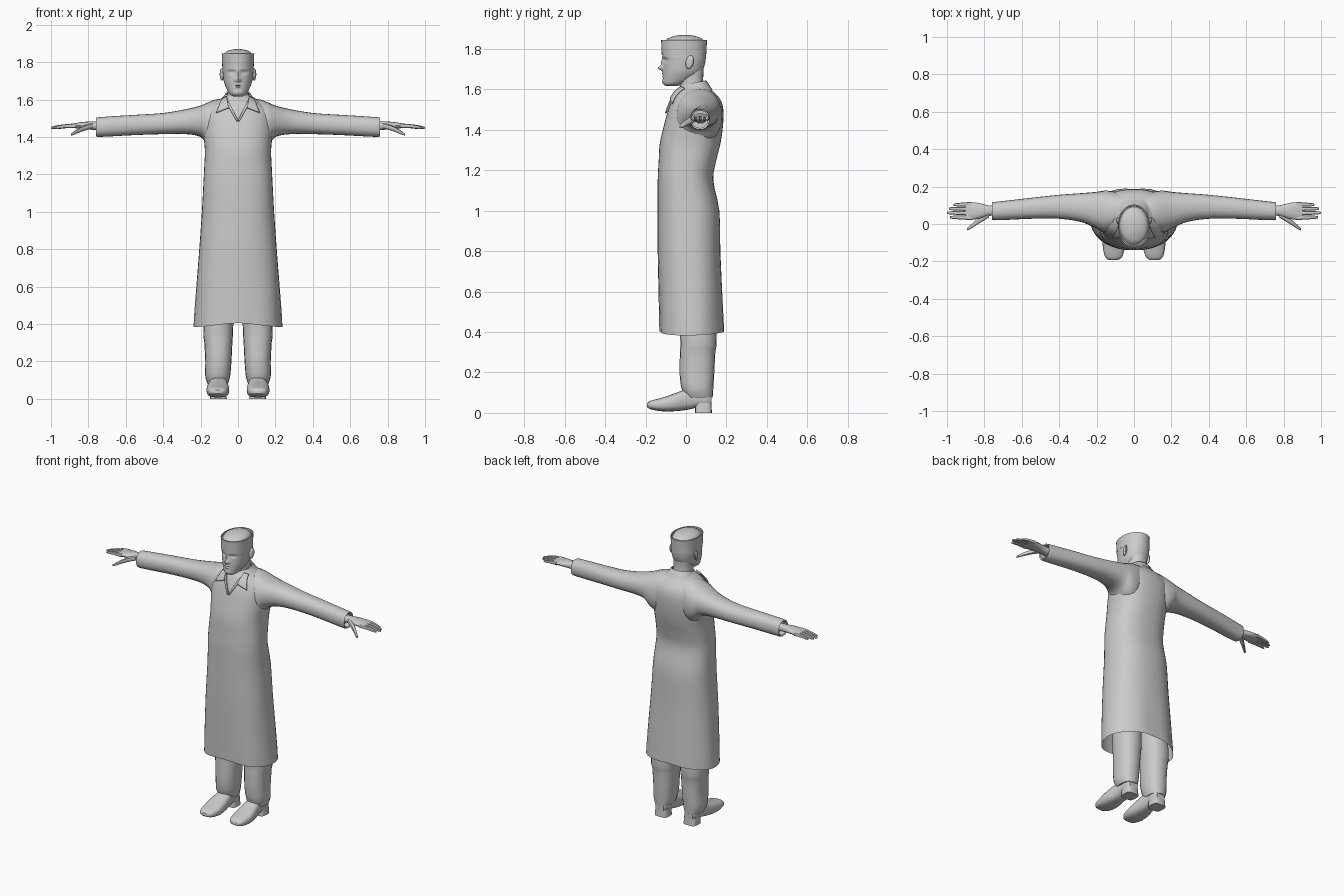
import bpy, bmesh, math
from mathutils import Vector
from mathutils.bvhtree import BVHTree

grey = bpy.data.materials.new("plain grey")
grey.diffuse_color = (0.6, 0.6, 0.6, 1)


def finish(name, bm, mirror=False, angle=40):
    bmesh.ops.recalc_face_normals(bm, faces=bm.faces)
    me = bpy.data.meshes.new(name)
    bm.to_mesh(me)
    bm.free()
    me.materials.append(grey)
    ob = bpy.data.objects.new(name, me)
    bpy.context.collection.objects.link(ob)
    bpy.ops.object.select_all(action='DESELECT')
    ob.select_set(True)
    bpy.context.view_layer.objects.active = ob
    bpy.ops.object.shade_smooth_by_angle(angle=math.radians(angle))
    if mirror:
        m = ob.modifiers.new("mirror", 'MIRROR')
        m.use_mirror_merge = False
    return ob


def catmull(p0, p1, p2, p3, t):
    return [0.5 * (2 * b + (c - a) * t + (2 * a - 5 * b + 4 * c - d) * t * t
                   + (3 * b - a - 3 * c + d) * t ** 3)
            for a, b, c, d in zip(p0, p1, p2, p3)]


def loft(bm, rings, axis='z', n=24, steps=3, power=2.3, caps=(True, True)):
    """Rings are (t, a min, a max, b min, b max) across the chosen axis."""
    path = []
    last = len(rings) - 1
    for i in range(last):
        q = [rings[max(0, min(last, i + k))] for k in (-1, 0, 1, 2)]
        path += [catmull(*q, s / steps) for s in range(steps)]
    path.append(rings[-1])
    rows = []
    for t, a0, a1, b0, b1 in path:
        row = []
        for k in range(n):
            c, s = math.cos(2 * math.pi * k / n), math.sin(2 * math.pi * k / n)
            a = (a0 + a1) / 2 + (a1 - a0) / 2 * math.copysign(abs(c) ** (2 / power), c)
            b = (b0 + b1) / 2 + (b1 - b0) / 2 * math.copysign(abs(s) ** (2 / power), s)
            co = {'z': (a, b, t), 'x': (t, a, b), 'y': (a, t, b)}[axis]
            row.append(bm.verts.new(co))
        rows.append(row)
    for r, q in zip(rows, rows[1:]):
        for k in range(n):
            bm.faces.new((r[k], r[(k + 1) % n], q[(k + 1) % n], q[k]))
    for use, row in zip(caps, (rows[0], rows[-1])):
        if use:
            bm.faces.new(row)
    return rows


def sym(rings):
    return [(z, -x, x, f, b) for z, x, f, b in rings]


# Long robe, open at the hem
bm = bmesh.new()
loft(bm, sym([(.405, .235, -.13, .19), (.6, .222, -.135, .18), (.8, .207, -.14, .17),
              (1.0, .193, -.14, .165), (1.15, .185, -.14, .135), (1.25, .18, -.135, .15),
              (1.33, .177, -.13, .17), (1.42, .185, -.11, .183), (1.5, .185, -.088, .185),
              (1.55, .165, -.068, .17), (1.585, .12, -.05, .14), (1.61, .085, -.03, .115),
              (1.625, .068, -.02, .1)]),
     n=40, power=2.4, caps=(False, True))
for v in bm.verts:
    low = max(0, (0.75 - v.co.z) / 0.35)
    ang = math.atan2(v.co.y, v.co.x)
    fold = 1 + 0.015 * low * math.sin(7 * ang)
    v.co.x *= fold
    v.co.y *= fold
    if v.co.z < 0.41:
        v.co.z -= 0.022 * math.cos(ang) ** 2
robe_tree = BVHTree.FromBMesh(bm)
finish("robe", bm)

# Sleeves with a turned-in cuff
bm = bmesh.new()
loft(bm, [(.05, .0, .16, 1.40, 1.605), (.11, -.04, .175, 1.34, 1.602),
          (.16, -.045, .178, 1.355, 1.585), (.2, -.025, .172, 1.40, 1.568),
          (.28, .01, .165, 1.415, 1.548), (.4, .028, .156, 1.415, 1.528),
          (.55, .028, .14, 1.41, 1.518), (.68, .022, .125, 1.403, 1.51),
          (.745, .02, .118, 1.40, 1.505)], 'x', 24, caps=(True, False))
loft(bm, [(.745, .02, .118, 1.40, 1.505), (.76, .022, .116, 1.402, 1.503),
          (.755, .03, .108, 1.41, 1.495), (.72, .03, .108, 1.41, 1.495)],
     'x', 24, 1, caps=(False, True))
bmesh.ops.remove_doubles(bm, verts=bm.verts, dist=1e-5)
finish("sleeves", bm, True)

# Hands: palm, four fingers and a thumb
bm = bmesh.new()
loft(bm, [(.72, .045, .1, 1.433, 1.48), (.78, .043, .1, 1.438, 1.482),
          (.83, .028, .112, 1.443, 1.48), (.875, .022, .117, 1.447, 1.473),
          (.9, .026, .114, 1.45, 1.468)], 'x', 16)
for root, tip, end in ((.106, .103, .965), (.081, .082, .99), (.057, .06, 1.0), (.033, .036, .985)):
    mid, my = (.87 + end) / 2, (root + tip) / 2
    loft(bm, [(.87, root - .012, root + .012, 1.447, 1.472),
              (mid, my - .01, my + .01, 1.447, 1.467),
              (end - .012, tip - .008, tip + .008, 1.443, 1.458),
              (end, tip - .004, tip + .004, 1.445, 1.452)], 'x', 8, 2)
loft(bm, [(.775, .035, .075, 1.445, 1.475), (.82, .008, .042, 1.433, 1.463),
          (.855, -.014, .012, 1.42, 1.445), (.88, -.03, -.01, 1.41, 1.428),
          (.892, -.034, -.022, 1.408, 1.418)], 'x', 10, 2)
finish("hands", bm, True)

# Trouser legs
bm = bmesh.new()
loft(bm, [(.075, .055, .16, .0, .132), (.12, .042, .175, -.022, .135),
          (.2, .035, .175, -.032, .14), (.3, .03, .18, -.03, .145),
          (.4, .025, .185, -.03, .15), (.9, .01, .16, -.06, .11)], 'z', 20)
finish("trousers", bm, True)

# Shoes and heel blocks
bm = bmesh.new()
loft(bm, [(-.192, .085, .135, .028, .048), (-.175, .063, .155, .018, .06),
          (-.12, .048, .167, .008, .075), (-.06, .048, .167, .008, .095),
          (0, .055, .155, .014, .117), (.05, .06, .15, .025, .125),
          (.1, .063, .147, .03, .11), (.125, .075, .135, .035, .09)], 'y', 20, power=2.7)
loft(bm, [(0, .06, .15, .045, .128), (.05, .064, .146, .045, .126)], 'z', 16, 1, 4)
finish("shoes", bm, True)

# Neck
bm = bmesh.new()
loft(bm, sym([(1.57, .07, -.035, .1), (1.61, .06, -.03, .09),
              (1.65, .057, -.035, .085), (1.7, .058, -.04, .088)]))
finish("neck", bm)

# Head with a softly shaped face
bm = bmesh.new()
loft(bm, sym([(1.617, .026, -.1, -.045), (1.63, .045, -.112, -.005), (1.66, .062, -.114, .05),
              (1.69, .074, -.113, .08), (1.72, .079, -.112, .092), (1.745, .082, -.112, .097),
              (1.765, .083, -.116, .099), (1.8, .083, -.115, .1)]), n=56, steps=5, power=2.2)
face = [(0, 1.706, .013, .012, .026), (0, 1.735, .009, .02, .012), (.032, 1.746, .017, .009, -.011),
        (-.032, 1.746, .017, .009, -.011), (0, 1.678, .02, .004, .006), (0, 1.666, .018, .004, .005),
        (0, 1.672, .024, .002, -.005), (0, 1.636, .022, .012, .005),
        (.032, 1.746, .009, .004, .006), (-.032, 1.746, .009, .004, .006)]
for v in bm.verts:
    if v.co.y < -.04:
        x, z = v.co.x, v.co.z
        v.co.y -= sum(h * math.exp(-((x - cx) / sx) ** 2 - ((z - cz) / sz) ** 2)
                      for cx, cz, sx, sz, h in face)
finish("head", bm, angle=60)

# Ears
bm = bmesh.new()
bmesh.ops.create_uvsphere(bm, u_segments=12, v_segments=8, radius=1)
for v in bm.verts:
    x, y, z = v.co
    v.co = (.086 + .011 * x + .005 * y, .018 + .02 * y + .005 * z, 1.735 + .034 * z)
finish("ears", bm, True)

# Cap: straight band with a low dome set inside its rim
bm = bmesh.new()
loft(bm, sym([(1.772, .079, -.113, .095), (1.772, .084, -.12, .1), (1.845, .087, -.123, .104),
              (1.845, .082, -.117, .098), (1.836, .08, -.115, .096)]), n=36, steps=1, power=2.1)
loft(bm, sym([(1.83, .08, -.115, .096), (1.85, .07, -.095, .08), (1.862, .05, -.065, .055),
              (1.868, .025, -.04, .025), (1.87, .004, -.012, -.002)]), n=36, power=2)
finish("cap", bm)

# Standing collar band
bm = bmesh.new()
rows = loft(bm, sym([(1.585, .1, -.048, .13), (1.615, .078, -.035, .112), (1.635, .066, -.03, .1),
                     (1.632, .06, -.024, .094), (1.6, .058, -.02, .09)]), n=28, steps=1, caps=(False, False))
for v in bm.verts:
    v.co.z += (v.co.y - .05) * .2
finish("collar_band", bm)


# Collar flaps and neckline edges laid on the robe front
def patch(bm, corners, lift, n=6):
    a, b, c, d = [Vector((x, 0, z)) for x, z in corners]
    grid = []
    for i in range(n + 1):
        row = []
        for j in range(n + 1):
            p = a.lerp(b, i / n).lerp(d.lerp(c, i / n), j / n)
            hit = robe_tree.ray_cast(Vector((p.x, -1, p.z)), Vector((0, 1, 0)))[0]
            row.append(bm.verts.new((p.x, (hit.y if hit else 0) - lift, p.z)))
        grid.append(row)
    for i in range(n):
        for j in range(n):
            bm.faces.new((grid[i][j], grid[i + 1][j], grid[i + 1][j + 1], grid[i][j + 1]))


for name, corners, lift in (
        ("collar_flaps", ((.06, 1.615), (.05, 1.555), (.115, 1.53), (.085, 1.605)), .014),
        ("neckline_edges", ((.05, 1.59), (0, 1.488), (.006, 1.482), (.065, 1.585)), .007)):
    bm = bmesh.new()
    patch(bm, corners, lift)
    ob = finish(name, bm, True)
    s = ob.modifiers.new("thickness", 'SOLIDIFY')
    s.thickness = .008
    s.offset = 0
